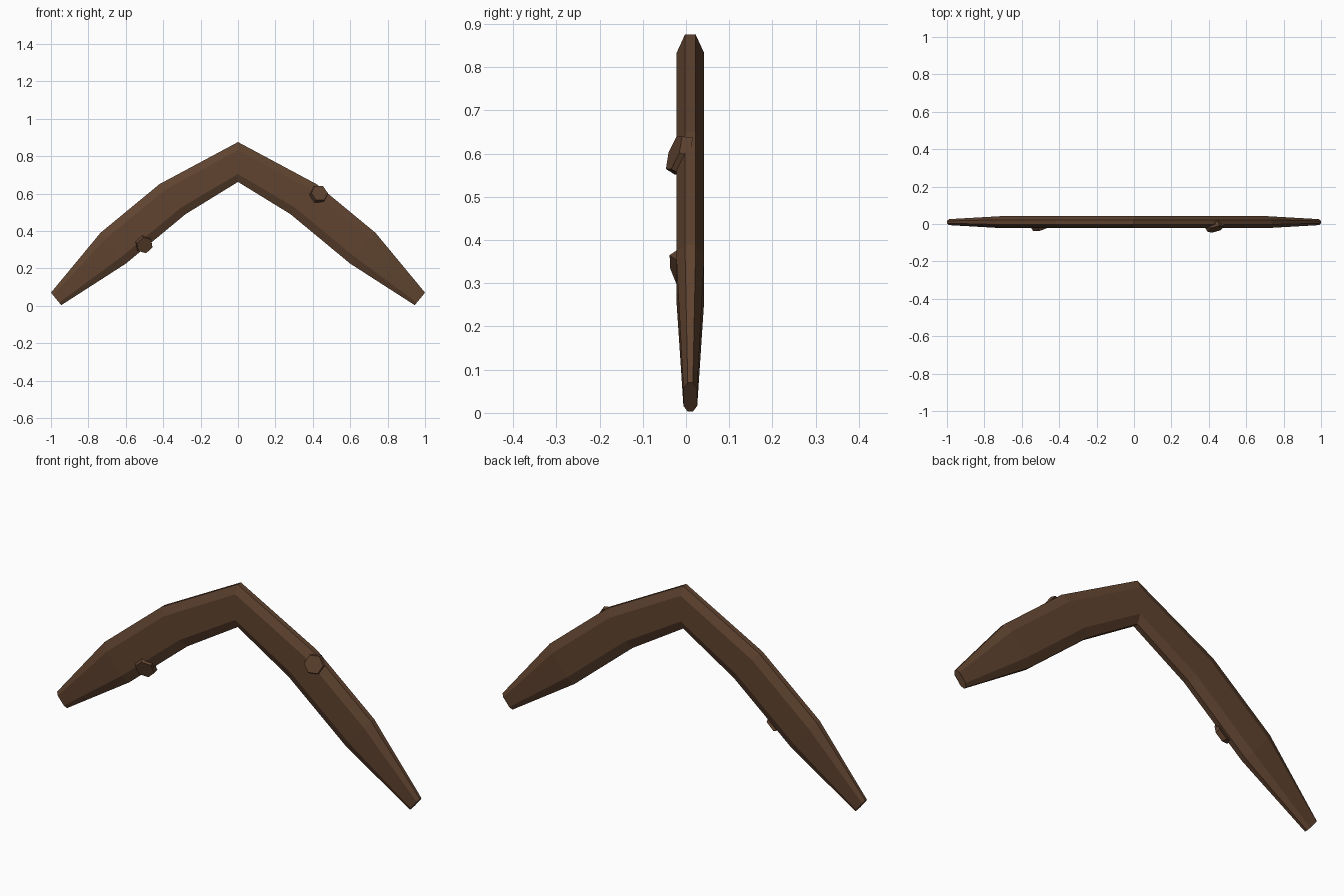
import bpy, bmesh, math
from mathutils import Vector, Matrix

if "Cube" in bpy.data.objects:
    bpy.data.objects.remove(bpy.data.objects["Cube"])

wood = bpy.data.materials.new("dark brown wood")
wood.diffuse_color = (0.115, 0.056, 0.029, 1)
wood.use_nodes = True
wood.node_tree.nodes["Principled BSDF"].inputs["Base Color"].default_value = wood.diffuse_color


def finish(bm, name):
    bmesh.ops.recalc_face_normals(bm, faces=bm.faces)
    me = bpy.data.meshes.new(name)
    bm.to_mesh(me)
    bm.free()
    me.materials.append(wood)
    ob = bpy.data.objects.new(name, me)
    bpy.context.collection.objects.link(ob)
    return ob


# Stations from apex to tip: outer x,z / inner x,z / half thickness / half edge strip
half = [
    ((0.0, 0.875), (0.0, 0.662), 0.032, 0.0125),
    ((0.42, 0.65), (0.28, 0.49), 0.032, 0.0125),
    ((0.735, 0.39), (0.60, 0.225), 0.032, 0.0125),
    ((1.0, 0.07), (0.945, 0.003), 0.016, 0.006),
]
mirrored = [((-o[0], o[1]), (-i[0], i[1]), t, s) for o, i, t, s in half[:0:-1]]
YC, CHAMFER = 0.01, 0.2

# Boomerang body: chamfered eight-sided section lofted along the bend
bm = bmesh.new()
rings = []
for o, i, t, s in mirrored + half:
    o, i = Vector((o[0], YC, o[1])), Vector((i[0], YC, i[1]))
    section = [(0, -s), (CHAMFER, -t), (1 - CHAMFER, -t), (1, -s),
               (1, s), (1 - CHAMFER, t), (CHAMFER, t), (0, s)]
    rings.append([bm.verts.new(o.lerp(i, f) + Vector((0, y, 0))) for f, y in section])
for a, b in zip(rings, rings[1:]):
    for k in range(8):
        m = (k + 1) % 8
        bm.faces.new((a[k], a[m], b[m], b[k]))
bm.faces.new(rings[0])
bm.faces.new(rings[-1][::-1])
finish(bm, "boomerang_body")


# Six-sided wood knots seated on the chamfers
def knot(name, centre, normal, spin):
    bm = bmesh.new()
    rot = Vector(normal).to_track_quat('Z', 'Y').to_matrix().to_4x4()
    bmesh.ops.create_cone(
        bm, cap_ends=True, segments=6, radius1=0.052, radius2=0.046, depth=0.025,
        matrix=Matrix.Translation(centre) @ rot @ Matrix.Rotation(math.radians(spin), 4, 'Z'))
    finish(bm, name)


knot("outer_knot", (0.433, -0.0165, 0.598), (0.26, -0.91, 0.32), 30)
knot("inner_knot", (-0.502, -0.0095, 0.327), (0.26, -0.91, -0.32), 15)
